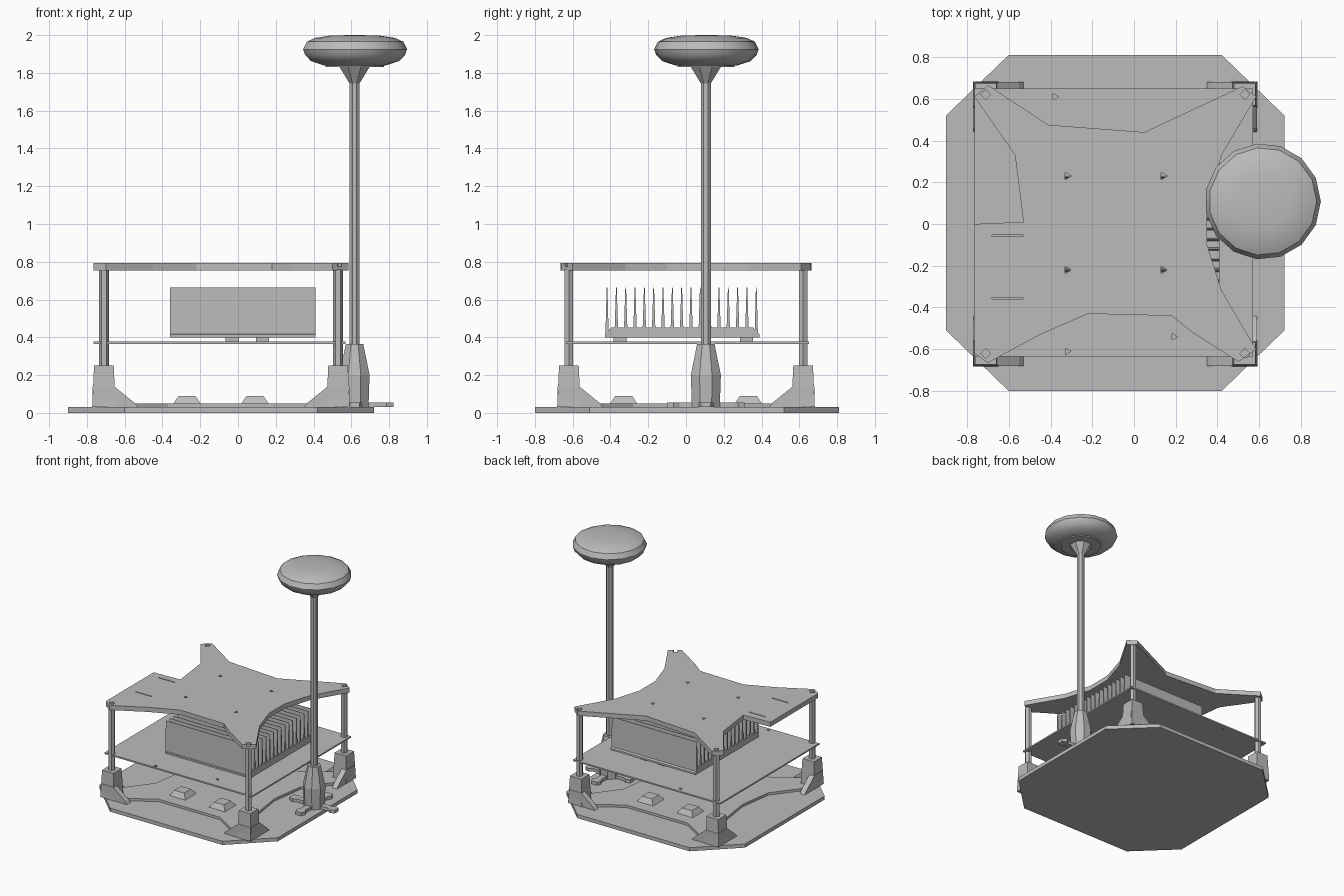
import bpy, bmesh, math
from mathutils import Matrix, Vector

if "Cube" in bpy.data.objects:
    bpy.data.objects.remove(bpy.data.objects["Cube"])

grey = bpy.data.materials.new("plain grey")
grey.use_nodes = True
COLOUR = (0.5, 0.5, 0.5, 1)
grey.diffuse_color = COLOUR
grey.node_tree.nodes["Principled BSDF"].inputs["Base Color"].default_value = COLOUR

CX = -0.09                                   # centre of the four posts
POST = (0.62, 0.62)
CORNERS = [(sx, sy) for sx in (-1, 1) for sy in (-1, 1)]


def finish(name, bm):
    bmesh.ops.recalc_face_normals(bm, faces=bm.faces)
    mesh = bpy.data.meshes.new(name)
    bm.to_mesh(mesh)
    bm.free()
    mesh.materials.append(grey)
    ob = bpy.data.objects.new(name, mesh)
    bpy.context.collection.objects.link(ob)
    return ob


def loft(name, rings):
    """Closed solid skinned through a list of rings with equal point counts."""
    bm = bmesh.new()
    rows = [[bm.verts.new(p) for p in ring] for ring in rings]
    n = len(rows[0])
    for a, b in zip(rows, rows[1:]):
        for i in range(n):
            j = (i + 1) % n
            bm.faces.new((a[i], a[j], b[j], b[i]))
    bm.faces.new(rows[0][::-1])
    bm.faces.new(rows[-1])
    return finish(name, bm)


def prism(name, outline, z0, z1):
    return loft(name, [[(x, y, z) for x, y in outline] for z in (z0, z1)])


def rect(x0, x1, y0, y1):
    return [(x0, y0), (x1, y0), (x1, y1), (x0, y1)]


def box(name, x0, x1, y0, y1, z0, z1):
    return prism(name, rect(x0, x1, y0, y1), z0, z1)


def turned(name, x, y, profile, sides, turn=0.0):
    """Solid of revolution from (radius, height) pairs."""
    steps = [turn + math.tau * i / sides for i in range(sides)]
    return loft(name, [[(x + r * math.cos(a), y + r * math.sin(a), z)
                        for a in steps] for r, z in profile])


def cut(ob, cutters):
    for c in cutters:
        c.hide_render = True
        c.hide_viewport = True
        c.hide_set(True)
        mod = ob.modifiers.new("hole", "BOOLEAN")
        mod.operation = "DIFFERENCE"
        mod.solver = "EXACT"
        mod.object = c


# Base: octagonal slab
prism("base_slab", [(-0.6, -0.8), (0.42, -0.8), (0.72, -0.51), (0.72, 0.52),
                    (0.42, 0.81), (-0.6, 0.81), (-0.9, 0.52), (-0.9, -0.51)], 0, 0.03)

# Low frame: concave four-pointed plate
quarter = [(0.42, 0), (0.46, 0.28), (0.67, 0.55), (0.67, 0.67), (0.55, 0.67), (0.28, 0.5)]
frame = []
for sx, sy in ((1, 1), (-1, 1), (-1, -1), (1, -1)):
    pts = quarter if sx == sy else quarter[::-1]
    frame += [(CX + sx * x, sy * y) for x, y in pts]
frame = [p for i, p in enumerate(frame) if p not in frame[:i]]
prism("low_frame", frame, 0.03, 0.05)

# Mounting bumps on the low frame
for sx, sy in CORNERS:
    x, y = CX + sx * 0.18, sy * 0.33
    loft("frame_bump", [[(px, py, z) for px, py in rect(x - w, x + w, y - w, y + w)]
                        for w, z in ((0.075, 0.045), (0.045, 0.09))])

# Corner feet with sloped wings, and the posts in them
for sx, sy in CORNERS:
    px, py = CX + sx * POST[0], sy * POST[1]
    loft("foot_block", [[(x, y, z) for x, y in rect(px - w, px + w, py - w, py + w)]
                        for w, z in ((0.062, 0.03), (0.052, 0.25))])
    side = [(-0.05, 0.03), (0.18, 0.03), (0.16, 0.055), (0.055, 0.14), (-0.05, 0.14)]
    loft("foot_wing_x", [[(px - sx * d, py + sy * t, z) for d, z in side]
                         for t in (0.015, 0.06)])
    loft("foot_wing_y", [[(px + sx * t, py - sy * d, z) for d, z in side]
                         for t in (0.015, 0.06)])
    turned("post", px, py, [(0.026, 0.24), (0.026, 0.76)], 6)

# Middle shelf with small holes
shelf = box("middle_shelf", -0.765, 0.57, -0.635, 0.65, 0.366, 0.378)
cut(shelf, [turned("shelf_hole_cutter", x, y, [(0.018, 0.35), (0.018, 0.4)], 3)
            for x, y in ((-0.38, 0.61), (-0.32, -0.61), (0.19, -0.54))])

# Top plate: concave star with a filled tab at one side
top = prism("top_plate", [
    (-0.765, -0.62), (-0.7, -0.665), (-0.45, -0.53), (-0.22, -0.43), (0.18, -0.44),
    (0.28, -0.52), (0.5, -0.66), (0.585, -0.6), (0.42, -0.32), (0.35, -0.1),
    (0.35, 0.1), (0.42, 0.33), (0.585, 0.61), (0.52, 0.66), (0.05, 0.44),
    (-0.41, 0.475), (-0.7, 0.665), (-0.765, 0.61), (-0.57, 0.33), (-0.53, 0.01),
    (-0.765, 0)], 0.755, 0.793)
holes = [turned("plate_hole_cutter", x, y, [(0.02, 0.7), (0.02, 0.85)], 3)
         for x in (-0.32, 0.14) for y in (-0.22, 0.23)]
holes += [turned("post_hole_cutter", CX + sx * POST[0], sy * POST[1],
                 [(0.024, 0.775), (0.024, 0.85)], 4) for sx, sy in CORNERS]
holes += [box("slot_cutter", -0.68, -0.53, y, y + 0.008, 0.7, 0.85) for y in (-0.06, -0.36)]
cut(top, holes)

# Heat sink: base block, short stand-offs and tapered fins
loft("heat_sink_base", [[(x, y, z) for x, y in rect(-0.36, 0.41, -0.02 - w, -0.02 + w)]
                        for w, z in ((0.41, 0.4), (0.41, 0.415), (0.375, 0.452))])
for x in (-0.03, 0.13):
    for y in (-0.35, 0.32):
        box("sink_standoff", x - 0.035, x + 0.035, y - 0.035, y + 0.035, 0.376, 0.42)
FINS = 17
for i in range(FINS):
    y = -0.418 + i * 0.79 / (FINS - 1)
    z0 = 0.405 if i in (0, FINS - 1) else 0.445
    loft("heat_sink_fin", [[(x, v, z) for x, v in rect(-0.36, 0.41, y - w, y + w)]
                           for w, z in ((0.009, z0), (0.002, 0.665))])

# Mast: cross-shaped foot, socket, pole and flared head
MX, MY = 0.617, 0.105
for i in range(4):
    ob = prism("mast_foot_arm", [(0, -0.03), (0.14, -0.022), (0.17, -0.04), (0.205, -0.025),
                                 (0.205, 0.025), (0.17, 0.04), (0.14, 0.022), (0, 0.03)],
               0.03, 0.056)
    ob.data.transform(Matrix.Translation(Vector((MX, MY, 0))) @ Matrix.Rotation(i * math.pi / 2, 4, "Z"))
turned("mast_socket", MX, MY, [(0.08, 0.03), (0.086, 0.2), (0.05, 0.365)], 8, math.pi / 8)
turned("mast_pole", MX, MY, [(0.029, 0.35), (0.029, 1.745), (0.085, 1.83)], 8, math.pi / 8)
turned("mast_disc", MX, MY, [(0.155, 1.83), (0.155, 1.842)], 14)

# Rounded receiver on the mast
dome = turned("receiver_dome", MX, MY + 0.003, [
    (0.16, 1.838), (0.235, 1.862), (0.268, 1.895), (0.278, 1.925), (0.258, 1.965),
    (0.215, 1.985), (0.13, 1.998), (0.02, 2.0)], 15)
bpy.ops.object.select_all(action="DESELECT")
dome.select_set(True)
bpy.context.view_layer.objects.active = dome
bpy.ops.object.shade_smooth_by_angle(angle=math.radians(32))
